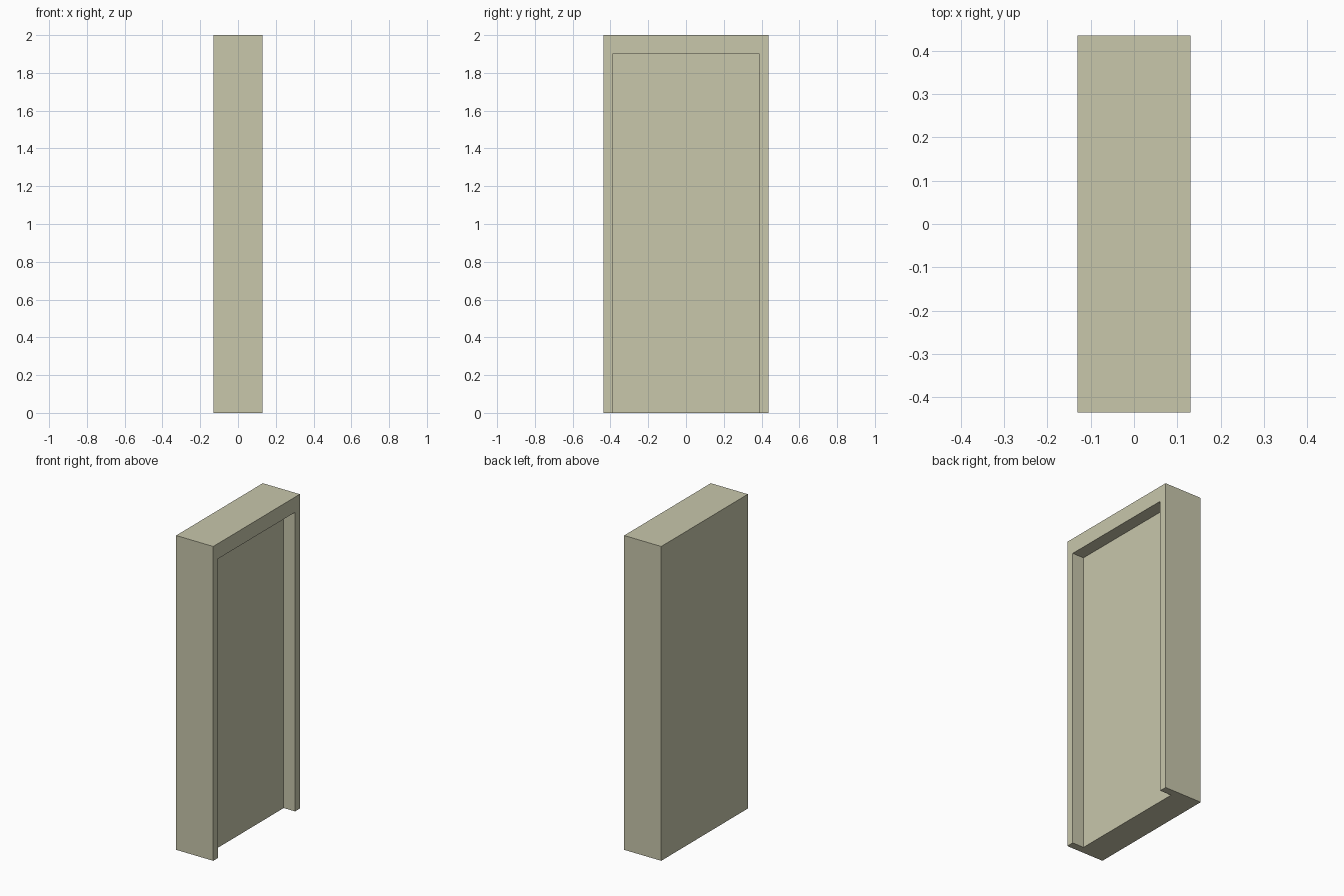
import bpy

if "Cube" in bpy.data.objects:
    bpy.data.objects.remove(bpy.data.objects["Cube"])

DEPTH, WIDTH, HEIGHT = 0.261, 0.871, 2.0
OPEN_WIDTH, OPEN_HEIGHT, RECESS = 0.775, 1.903, 0.08


def box(name, low, high):
    """Axis-aligned box between two corners."""
    bpy.ops.mesh.primitive_cube_add(size=1)
    obj = bpy.context.object
    obj.name = name
    for v in obj.data.vertices:
        v.co = [l + (c + 0.5) * (h - l) for l, h, c in zip(low, high, v.co)]
    return obj


# Solid door block
door = box("recessed_door", (-DEPTH / 2, -WIDTH / 2, 0), (DEPTH / 2, WIDTH / 2, HEIGHT))

# Recess on the +x face, open at the bottom
cutter = box("recess_cutter",
             (DEPTH / 2 - RECESS, -OPEN_WIDTH / 2, -0.1),
             (DEPTH / 2 + 0.1, OPEN_WIDTH / 2, OPEN_HEIGHT))
cutter.hide_render = True

cut = door.modifiers.new("recess", 'BOOLEAN')
cut.operation = 'DIFFERENCE'
cut.solver = 'EXACT'
cut.object = cutter
bpy.context.view_layer.objects.active = door
bpy.ops.object.modifier_apply(modifier=cut.name)
bpy.data.objects.remove(cutter)

# Muted khaki paint
paint = bpy.data.materials.new("khaki_paint")
paint.diffuse_color = (0.58, 0.57, 0.41, 1)
paint.use_nodes = True
paint.node_tree.nodes["Principled BSDF"].inputs["Base Color"].default_value = paint.diffuse_color
door.data.materials.clear()
door.data.materials.append(paint)
